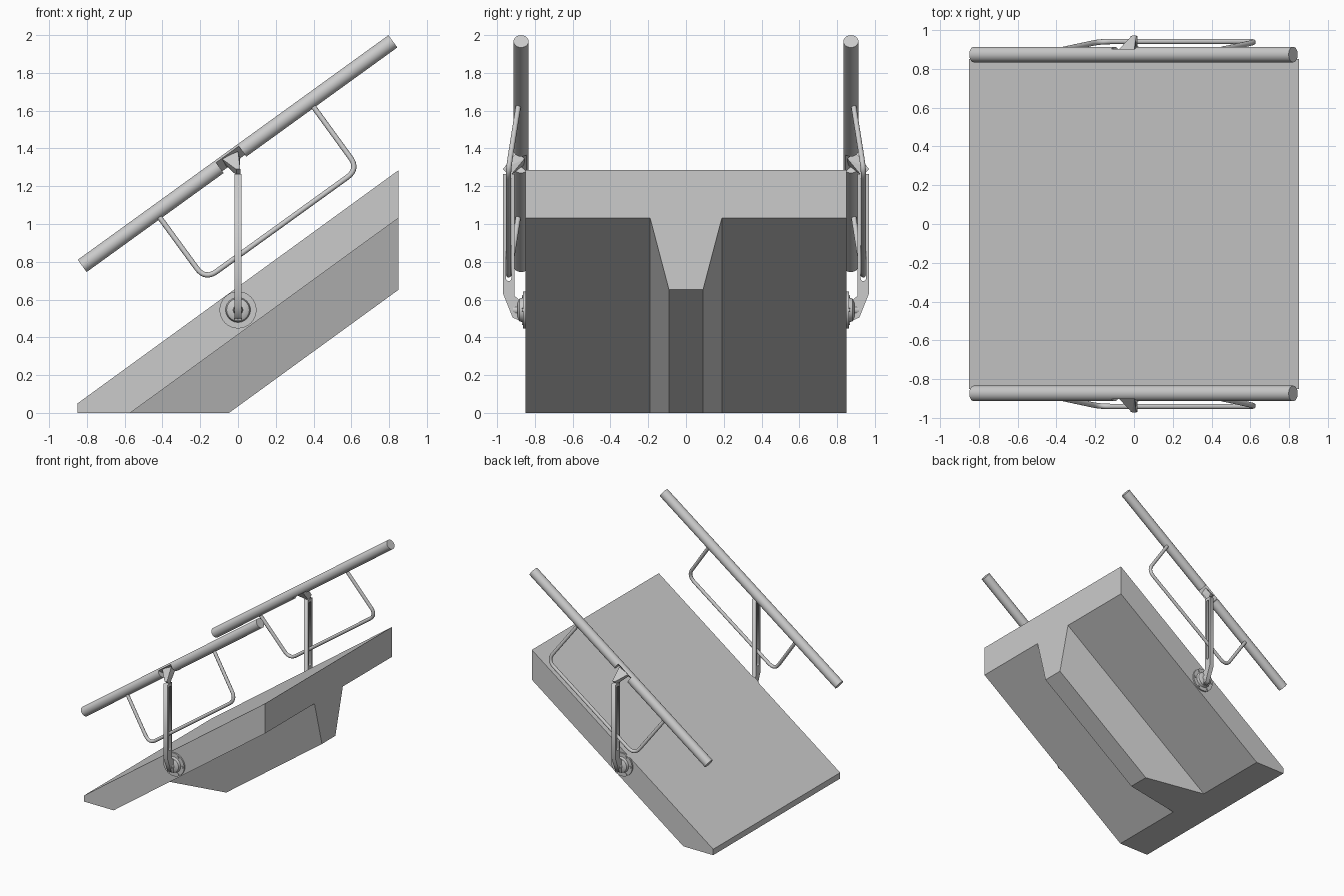
import bpy, bmesh, math
from mathutils import Vector, Matrix

if "Cube" in bpy.data.objects:
    bpy.data.objects.remove(bpy.data.objects["Cube"])


def add_object(name, mesh, smooth=True, mirror=True):
    ob = bpy.data.objects.new(name, mesh)
    bpy.context.collection.objects.link(ob)
    bpy.ops.object.select_all(action='DESELECT')
    bpy.context.view_layer.objects.active = ob
    ob.select_set(True)
    if smooth:
        bpy.ops.object.shade_smooth_by_angle(angle=math.radians(35))
    if mirror:
        mod = ob.modifiers.new("other_side", 'MIRROR')
        mod.use_axis = (False, True, False)
    return ob


def from_bm(name, bm, **kw):
    bmesh.ops.recalc_face_normals(bm, faces=bm.faces)
    me = bpy.data.meshes.new(name)
    bm.to_mesh(me)
    bm.free()
    return add_object(name, me, **kw)


def from_curve(name, cu, matrix=Matrix(), **kw):
    tmp = bpy.data.objects.new("tmp", cu)
    bpy.context.collection.objects.link(tmp)
    me = bpy.data.meshes.new_from_object(tmp.evaluated_get(bpy.context.evaluated_depsgraph_get()))
    me.transform(matrix)
    bpy.data.objects.remove(tmp)
    return add_object(name, me, **kw)


def poly_spline(cu, pts, cyclic):
    sp = cu.splines.new('POLY')
    sp.points.add(len(pts) - 1)
    for p, c in zip(sp.points, pts):
        p.co = (*c, 0, 1) if len(c) == 2 else (*c, 1)
    sp.use_cyclic_u = cyclic


def rod(bm, a, b, r1, r2=None, seg=32):
    a, b = Vector(a), Vector(b)
    m = Matrix.Translation((a + b) / 2) @ (b - a).to_track_quat('Z', 'Y').to_matrix().to_4x4()
    return bmesh.ops.create_cone(bm, cap_ends=True, segments=seg, radius1=r1,
                                 radius2=r1 if r2 is None else r2,
                                 depth=(b - a).length, matrix=m)['verts']


def cut(bm, geom, co, no):
    res = bmesh.ops.bisect_plane(bm, geom=geom, plane_co=co, plane_no=no, clear_outer=True)
    edges = [e for e in res['geom_cut'] if isinstance(e, bmesh.types.BMEdge)]
    bmesh.ops.contextual_create(bm, geom=edges)


# Sloping slab with a tapered central beam, cut flat at the ground
bm = bmesh.new()
half = [(0.09, 0.652), (0.19, 1.032), (0.85, 1.032), (0.85, 1.285)]
section = half + [(-y, z) for y, z in reversed(half)]
face = bm.faces.new([bm.verts.new((0.85, y, z)) for y, z in section])
ext = bmesh.ops.extrude_face_region(bm, geom=[face], use_keep_orig=True)['geom']
bmesh.ops.translate(bm, vec=(-1.7, 0, -1.235),
                    verts=[v for v in ext if isinstance(v, bmesh.types.BMVert)])
cut(bm, bm.verts[:] + bm.edges[:] + bm.faces[:], (0, 0, 0), (0, 0, -1))
from_bm("ramp", bm, smooth=False, mirror=False)

# Handrail tubes, with a half-cut notch in the middle for the bracket
A, B = Vector((-0.825, 0.873, 0.778)), Vector((0.82, 0.873, 1.967))
up = (B - A).normalized().cross(Vector((0, -1, 0)))
up = up if up.z > 0 else -up
n0, n1 = A.lerp(B, 0.441), A.lerp(B, 0.514)
bm = bmesh.new()
rod(bm, n0, n1, 0.04)
cut(bm, bm.verts[:] + bm.edges[:] + bm.faces[:], n0, Vector((0, 1, 0)) - up)
rod(bm, A, n0, 0.04)
rod(bm, n1, B, 0.04)
from_bm("handrail", bm)

# Tapered bracket from the notch to the post top
bm = bmesh.new()
pts = [(-0.085, 0.893, 1.345), (0.0, 0.893, 1.385), (-0.07, 0.855, 1.315), (0.01, 0.855, 1.345),
       (-0.01, 0.97, 1.29), (0.012, 0.97, 1.29), (-0.005, 0.93, 1.255), (0.012, 0.93, 1.255),
       (-0.015, 0.915, 1.30)]
bmesh.ops.convex_hull(bm, input=[bm.verts.new(p) for p in pts])
from_bm("rail_bracket", bm, smooth=False)

# Slotted post with a foot bent in towards the hub
cu = bpy.data.curves.new("post", 'CURVE')
cu.dimensions = '2D'
cu.fill_mode = 'BOTH'
cu.extrude = 0.019
poly_spline(cu, [(0.908, 1.265), (0.968, 1.265), (0.968, 0.63), (0.94, 0.56), (0.918, 0.505),
                 (0.885, 0.49), (0.885, 0.60), (0.908, 0.62)], True)
arc = [(0.939 + 0.014 * math.cos(t * math.pi / 8), 0.712 - 0.014 * math.sin(t * math.pi / 8))
       for t in range(9)]
poly_spline(cu, arc + [(0.925, 1.24), (0.953, 1.24)], True)
rot = Matrix.Rotation(math.pi / 2, 4, 'Z') @ Matrix.Rotation(math.pi / 2, 4, 'X')
from_curve("slotted_post", cu, rot, smooth=False)

# Bent guard bar hanging from the rail and passing through the slot
corners = [Vector(p) for p in ((-0.415, 0.888, 1.035), (-0.174, 0.94, 0.705),
                               (0.639, 0.94, 1.291), (0.40, 0.888, 1.62))]
path = [corners[0]]
for prev, c, nxt in zip(corners, corners[1:], corners[2:]):
    a = c + (prev - c).normalized() * 0.075
    b = c + (nxt - c).normalized() * 0.075
    path += [a.lerp(c, t / 8).lerp(c.lerp(b, t / 8), t / 8) for t in range(9)]
path.append(corners[3])
cu = bpy.data.curves.new("bar", 'CURVE')
cu.dimensions = '3D'
cu.bevel_depth = 0.014
cu.bevel_resolution = 4
cu.use_fill_caps = True
poly_spline(cu, path, False)
from_curve("guard_bar", cu)

# Round wall flange with stepped hub and a ring of bolts
bm = bmesh.new()
hx, hz = 0.0, 0.545
for y0, y1, r0, r1 in ((0.845, 0.862, 0.098, 0.098), (0.862, 0.882, 0.066, 0.06),
                       (0.882, 0.893, 0.06, 0.04), (0.893, 0.915, 0.026, 0.022)):
    rod(bm, (hx, y0, hz), (hx, y1, hz), r0, r1)
for i in range(6):
    t = i * math.pi / 3
    x, z = hx + 0.082 * math.cos(t), hz + 0.082 * math.sin(t)
    rod(bm, (x, 0.86, z), (x, 0.869, z), 0.009, seg=12)
from_bm("wall_flange", bm)
